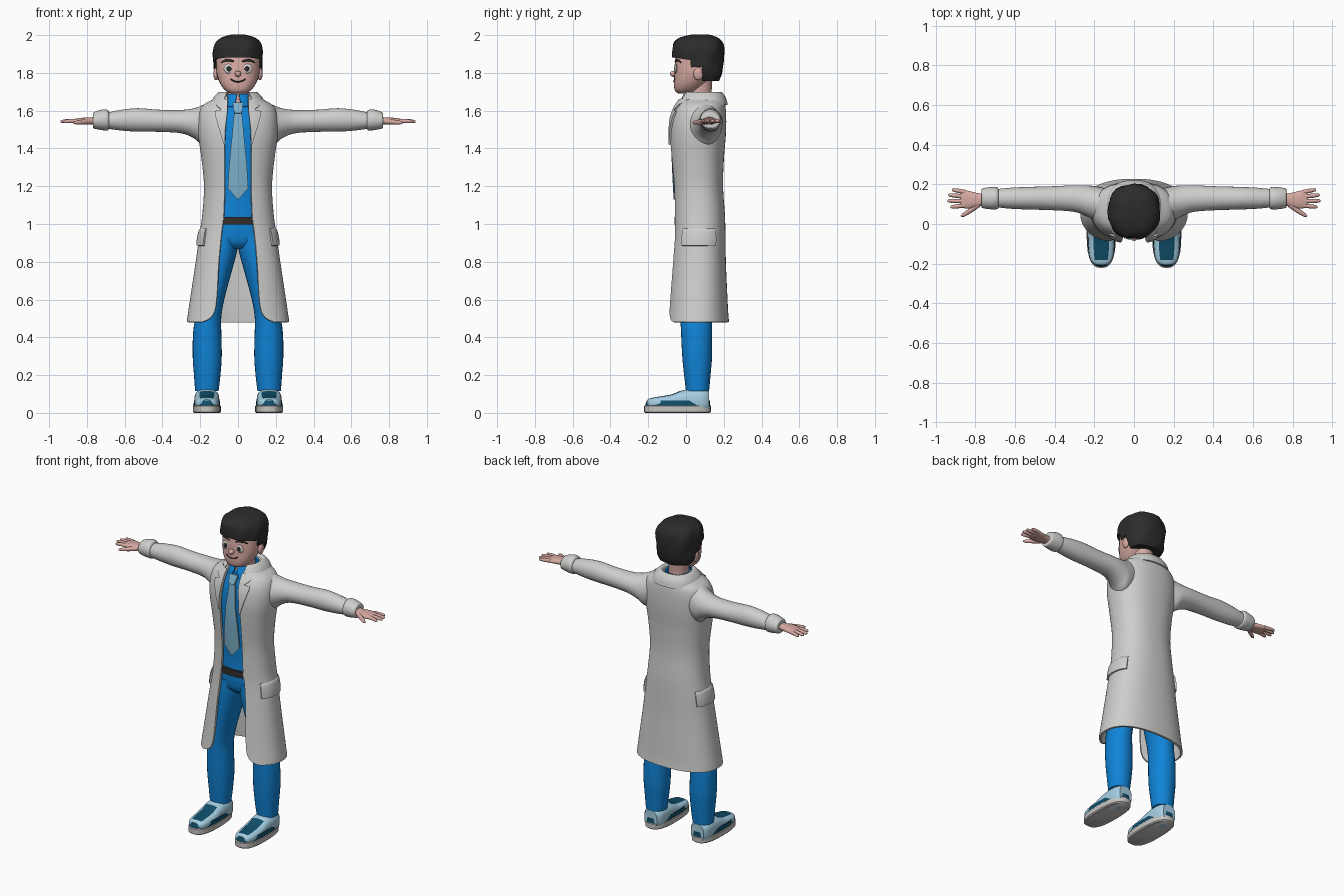
import bpy, bmesh, math
from math import sin, cos, asin, pi
from mathutils import Vector

if "Cube" in bpy.data.objects:
    bpy.data.objects.remove(bpy.data.objects["Cube"])


def material(name, r, g, b):
    m = bpy.data.materials.new(name)
    m.use_nodes = True
    m.diffuse_color = (r, g, b, 1)
    m.node_tree.nodes["Principled BSDF"].inputs["Base Color"].default_value = (r, g, b, 1)
    return m


SKIN = material("skin", .68, .4, .36)
HAIR = material("black hair", .025, .025, .025)
COAT = material("coat white", .62, .62, .61)
BLUE = material("clothing blue", .005, .23, .68)
TIE = material("tie blue", .21, .44, .6)
PALE = material("shoe pale blue", .38, .62, .76)
TEAL = material("shoe teal", .005, .075, .14)
SOLE = material("sole grey", .56, .55, .53)
EYE = material("eye white", .7, .68, .65)
BELT = material("belt brown", .035, .026, .024)
parts = []


def finish(name, bm, mat, mirror=False, thick=0):
    bmesh.ops.recalc_face_normals(bm, faces=bm.faces)
    me = bpy.data.meshes.new(name)
    bm.to_mesh(me)
    bm.free()
    me.materials.append(mat)
    ob = bpy.data.objects.new(name, me)
    bpy.context.collection.objects.link(ob)
    if mirror:
        ob.modifiers.new("mirror", 'MIRROR').merge_threshold = .002
    if thick:
        mod = ob.modifiers.new("thickness", 'SOLIDIFY')
        mod.thickness, mod.offset = thick, 0
    parts.append(ob)
    return ob


def smooth(rings, k):
    """Catmull-Rom resampling of a list of rings."""
    out = []
    for i in range(len(rings) - 1):
        a, b, c, d = (rings[min(max(j, 0), len(rings) - 1)] for j in range(i - 1, i + 3))
        for s in range(k):
            t = s / k
            out.append([q + .5 * t * (r - p + t * (2*p - 5*q + 4*r - w + t * (3*(q - r) + w - p)))
                        for p, q, r, w in zip(a, b, c, d)])
    return out + [list(rings[-1])]


def power(v, e):
    return math.copysign(abs(v) ** e, v)


def loft(name, rings, mat, axis='z', n=28, e=.85, k=4, span=None, mirror=False, thick=0):
    """Rings are (position, centre u, half width, v min, v max, front gap)."""
    bm = bmesh.new()
    rows = []
    closed = span is None
    for r in smooth(rings, k):
        p, u0, a, v0, v1 = r[:5]
        if closed:
            ts = [2 * pi * i / n for i in range(n)]
        else:
            lo, hi = span
            if lo is None:
                lo = asin(min(1, max(0, r[5]) / a) ** (1 / e))
            ts = [lo + (hi - lo) * i / n for i in range(n + 1)]
        row = []
        for t in ts:
            u, v = u0 + a * power(sin(t), e), (v0 + v1) / 2 - (v1 - v0) / 2 * power(cos(t), e)
            row.append(bm.verts.new({'x': (p, u, v), 'y': (u, p, v), 'z': (u, v, p)}[axis]))
        rows.append(row)
    for A, B in zip(rows, rows[1:]):
        for i in range(len(A) if closed else len(A) - 1):
            j = (i + 1) % len(A)
            bm.faces.new((A[i], A[j], B[j], B[i]))
    if closed:
        bm.faces.new(rows[0])
        bm.faces.new(rows[-1])
    return finish(name, bm, mat, mirror, thick)


def ring_at(rings, z):
    for a, b in zip(rings, rings[1:]):
        if a[0] <= z <= b[0]:
            f = (z - a[0]) / (b[0] - a[0])
            return [p + f * (q - p) for p, q in zip(a, b)]
    return rings[-1]


def front_y(rings, x, z, e=.85):
    _, u0, a, v0, v1 = ring_at(rings, z)[:5]
    t = asin(min(1, abs(x - u0) / a) ** (1 / e))
    return (v0 + v1) / 2 - (v1 - v0) / 2 * cos(t) ** e


def strip(name, rows, base, off, mat, mirror=False, thick=.008, cols=4):
    """A plate lying on the front of a lofted body; rows are (z, x0, x1)."""
    bm = bmesh.new()
    grid = []
    for z, x0, x1 in rows:
        xs = [x0 + (x1 - x0) * i / cols for i in range(cols + 1)]
        grid.append([bm.verts.new((x, front_y(base, x, z) - off, z)) for x in xs])
    for A, B in zip(grid, grid[1:]):
        for i in range(cols):
            bm.faces.new((A[i], A[i + 1], B[i + 1], B[i]))
    return finish(name, bm, mat, mirror, thick)


def ball(name, loc, size, mat, mirror=False):
    bm = bmesh.new()
    bmesh.ops.create_uvsphere(bm, u_segments=20, v_segments=12, radius=1)
    for v in bm.verts:
        v.co = Vector(loc) + Vector(s * c for s, c in zip(size, v.co))
    return finish(name, bm, mat, mirror)


def cord(name, paths, depth, mat):
    """Round strands; each path point is (x, y, z, relative radius)."""
    cu = bpy.data.curves.new(name, 'CURVE')
    cu.dimensions, cu.bevel_depth, cu.bevel_resolution, cu.use_fill_caps = '3D', depth, 3, True
    for path in paths:
        sp = cu.splines.new('POLY')
        sp.points.add(len(path) - 1)
        for pt, (x, y, z, r) in zip(sp.points, path):
            pt.co, pt.radius = (x, y, z, 1), r
    cu.materials.append(mat)
    ob = bpy.data.objects.new(name, cu)
    bpy.context.collection.objects.link(ob)
    parts.append(ob)


# Head, neck and ears
head = [(1.69, 0, .035, -.04, .03), (1.705, 0, .065, -.058, .06), (1.74, 0, .093, -.064, .1),
        (1.79, 0, .112, -.062, .15), (1.84, 0, .116, -.06, .17), (1.9, 0, .115, -.05, .178),
        (1.95, 0, .095, -.02, .16), (1.98, 0, .05, .02, .12)]
loft("head", head, SKIN)
loft("neck", [(1.6, 0, .062, 0, .14), (1.68, 0, .058, .01, .135), (1.77, 0, .062, .01, .14)], SKIN, e=1)
ball("ears", (.116, .065, 1.795), (.014, .026, .034), SKIN, True)
ball("nose", (0, -.066, 1.795), (.017, .019, .016), SKIN)

# Face details
ey = front_y(head, .05, 1.822)
ball("eye_whites", (.05, ey, 1.822), (.026, .008, .025), EYE, True)
ball("irises", (.048, ey - .006, 1.822), (.013, .005, .015), HAIR, True)
on_face = lambda x, z, r: (x, front_y(head, x, z) - .001, z, r)
cord("eyebrows", [[on_face(s * x, z, r) for x, z, r in
                   ((.022, 1.86, .7), (.045, 1.868, 1.2), (.07, 1.866, 1), (.088, 1.855, .5))]
                  for s in (1, -1)], .006, HAIR)
cord("mouth", [[on_face(x / 100, 1.753 + .9 * (x / 100) ** 2 * 10, 1) for x in range(-4, 5)]], .0035, HAIR)

# Hair: cap trimmed along the fringe, sideburns and nape
hair = loft("hair", [(1.76, 0, .1, .0, .172), (1.8, 0, .122, -.045, .188), (1.86, 0, .126, -.068, .197),
                     (1.92, 0, .128, -.07, .198), (1.96, 0, .115, -.062, .19),
                     (1.985, 0, .085, -.03, .165), (2, 0, .035, .03, .12)], HAIR, thick=.006)
bm = bmesh.new()
bm.from_mesh(hair.data)
for co, no in (((0, 0, 1.872), (0, .15, 1)), ((0, 0, 1.83), (0, 0, 1)), ((0, .025, 0), (0, 1, 0)),
               ((0, .085, 0), (0, 1, 0))):
    bmesh.ops.bisect_plane(bm, geom=bm.verts[:] + bm.edges[:] + bm.faces[:], plane_co=co, plane_no=no)
bare = []
for f in bm.faces:
    c = f.calc_center_median()
    if (c.y < .025 and c.z < 1.872 - .15 * c.y) or (c.y < .085 and c.z < 1.83):
        bare.append(f)
bmesh.ops.delete(bm, geom=bare, context='FACES')
for v in bm.verts:
    a = math.atan2(v.co.x, v.co.y - .065)
    w = 1 + .025 * sin(7 * a + 30 * v.co.z)
    v.co.x *= w
    v.co.y = .065 + (v.co.y - .065) * w
bm.to_mesh(hair.data)
bm.free()

# Shirt, shirt collar, tie, belt
shirt = [(.97, 0, .15, -.05, .16), (1.1, 0, .145, -.047, .16), (1.25, 0, .15, -.055, .165),
         (1.4, 0, .165, -.062, .18), (1.5, 0, .17, -.06, .185), (1.58, 0, .15, -.045, .18),
         (1.64, 0, .085, -.02, .16)]
loft("shirt", shirt, BLUE)
loft("shirt_collar", [(1.62, 0, .084, -.036, .16, .03), (1.65, 0, .076, -.026, .158, .012),
                      (1.685, 0, .068, -.008, .15, .006)], BLUE, span=(None, pi), mirror=True, thick=.01)
strip("tie", [(1.13, -.002, .002), (1.19, -.054, .054), (1.32, -.046, .046), (1.45, -.033, .033),
              (1.59, -.02, .02)], shirt, .012, TIE, thick=.01)
strip("tie_knot", [(1.585, -.017, .017), (1.6, -.022, .022), (1.64, -.028, .028)], shirt, .018, TIE, thick=.02)
loft("belt", [(.998, 0, .155, -.062, .165), (1.036, 0, .155, -.062, .165)], BELT, k=1)

# Trousers
loft("trouser_hips", [(.87, 0, .1, -.01, .14), (.91, 0, .155, -.042, .17), (1.01, 0, .152, -.052, .165)], BLUE)
loft("trouser_legs", [(.115, .165, .062, .0, .122), (.2, .163, .07, -.01, .13), (.3, .163, .077, -.02, .138),
                      (.42, .163, .075, -.026, .138), (.5, .158, .069, -.03, .138), (.6, .143, .07, -.036, .15),
                      (.75, .11, .077, -.042, .165), (.86, .087, .083, -.046, .17),
                      (.95, .075, .075, -.046, .165)], BLUE, e=.95, mirror=True)

# Coat body, open at the front
coat = [(.48, 0, .265, -.1, .222, .19), (.5, 0, .263, -.097, .22, .148), (.54, 0, .257, -.093, .217, .122),
        (.62, 0, .245, -.086, .213, .11), (.8, 0, .218, -.072, .205, .1), (.95, 0, .197, -.06, .203, .086),
        (1.05, 0, .183, -.06, .2, .074), (1.2, 0, .174, -.062, .19, .07), (1.35, 0, .188, -.075, .195, .07),
        (1.47, 0, .205, -.082, .205, .068), (1.56, 0, .205, -.072, .207, .06), (1.62, 0, .185, -.05, .203, .055),
        (1.655, 0, .13, -.03, .195, .055), (1.685, 0, .088, -.005, .175, .055)]
loft("coat_body", coat, COAT, span=(None, pi), mirror=True, thick=.012)

# Coat collar, lapels and pocket flaps
loft("coat_collar", [(1.63, 0, .142, -.045, .217, .09), (1.665, 0, .128, -.03, .208, .07),
                     (1.694, 0, .1, -.008, .188, .058), (1.69, 0, .085, 0, .172, .056),
                     (1.66, 0, .08, .005, .168, .056)], COAT, span=(None, pi), mirror=True, thick=.008)
strip("lapels", [(1.42, .069, .073), (1.5, .067, .098), (1.56, .06, .116), (1.596, .056, .122),
                 (1.604, .055, .086), (1.625, .055, .112), (1.66, .053, .115)], coat, .014, COAT, True, .01)
flap = []
for z, grow in ((.885, .009), (.92, .011), (.96, .008), (.972, .002)):
    p, u, a, v0, v1 = ring_at(coat, z)[:5]
    flap.append((p, u, a + grow, v0 - grow, v1 + grow))
loft("pocket_flaps", flap, COAT, n=12, span=(.95, 2.15), mirror=True, thick=.012)

# Sleeves and cuffs
loft("sleeves", [(.1, .095, .075, 1.45, 1.655), (.18, .1, .088, 1.415, 1.632), (.23, .114, .08, 1.452, 1.613),
                 (.3, .128, .067, 1.48, 1.604), (.42, .13, .06, 1.488, 1.605), (.53, .13, .057, 1.489, 1.613),
                 (.62, .13, .053, 1.495, 1.604), (.7, .13, .045, 1.506, 1.588)], COAT, 'x', e=1, mirror=True)
loft("cuffs", [(.682, .13, .044, 1.505, 1.588), (.69, .13, .055, 1.496, 1.604), (.72, .13, .056, 1.497, 1.606),
               (.762, .13, .05, 1.505, 1.592), (.768, .13, .042, 1.512, 1.582)], COAT, 'x', e=1, mirror=True)

# Hands
loft("palms", [(.75, .125, .03, 1.525, 1.568), (.785, .122, .033, 1.527, 1.564), (.83, .122, .044, 1.528, 1.562),
               (.865, .126, .045, 1.532, 1.556), (.875, .126, .04, 1.536, 1.552)], SKIN, 'x', mirror=True)
fingers = []
for s in (1, -1):
    for y0, x1, y1 in ((.16, .918, .172), (.138, .936, .146), (.115, .94, .117), (.094, .925, .086)):
        fingers.append([(s * .85, y0, 1.545, 1.1), (s * (x1 - .03), (y0 + 2 * y1) / 3, 1.545, 1),
                        (s * (x1 - .006), y1, 1.542, .8), (s * x1, y1, 1.541, .4)])
    fingers.append([(s * .785, .1, 1.543, 1.5), (s * .825, .068, 1.54, 1.2),
                    (s * .86, .045, 1.537, .9), (s * .872, .038, 1.536, .4)])
cord("fingers", fingers, .0105, SKIN)

# Shoes: sole, coloured band, upper with a dark panel
loft("soles", [(0, .165, .068, -.215, .125), (.006, .165, .074, -.222, .132), (.036, .165, .074, -.222, .132),
               (.04, .165, .07, -.216, .128)], SOLE, k=1, e=.75, mirror=True)
loft("shoe_bands", [(.036, .165, .071, -.217, .129), (.066, .165, .068, -.208, .126)],
     TEAL, k=1, e=.75, mirror=True)
upper = loft("shoe_uppers", [(-.205, .165, .03, .03, .07), (-.19, .165, .05, .025, .077),
                             (-.15, .165, .062, .02, .085), (-.08, .165, .066, .015, .097),
                             (-.03, .165, .066, .01, .116), (.03, .165, .066, .0, .128),
                             (.09, .165, .062, .0, .126), (.122, .165, .045, .01, .115)],
             PALE, 'y', n=36, e=.75, mirror=True)
upper.data.materials.append(TEAL)
for f in upper.data.polygons:
    c = f.center
    if abs(c.x - .165) < .036 and -.185 < c.y < -.03 and f.normal.z > .3:
        f.material_index = 1

# Bake modifiers and curves to meshes, then smooth while keeping sharp edges
bpy.ops.object.select_all(action='DESELECT')
for ob in parts:
    ob.select_set(True)
bpy.context.view_layer.objects.active = parts[0]
bpy.ops.object.convert(target='MESH')
bpy.ops.object.shade_smooth_by_angle(angle=math.radians(42))
